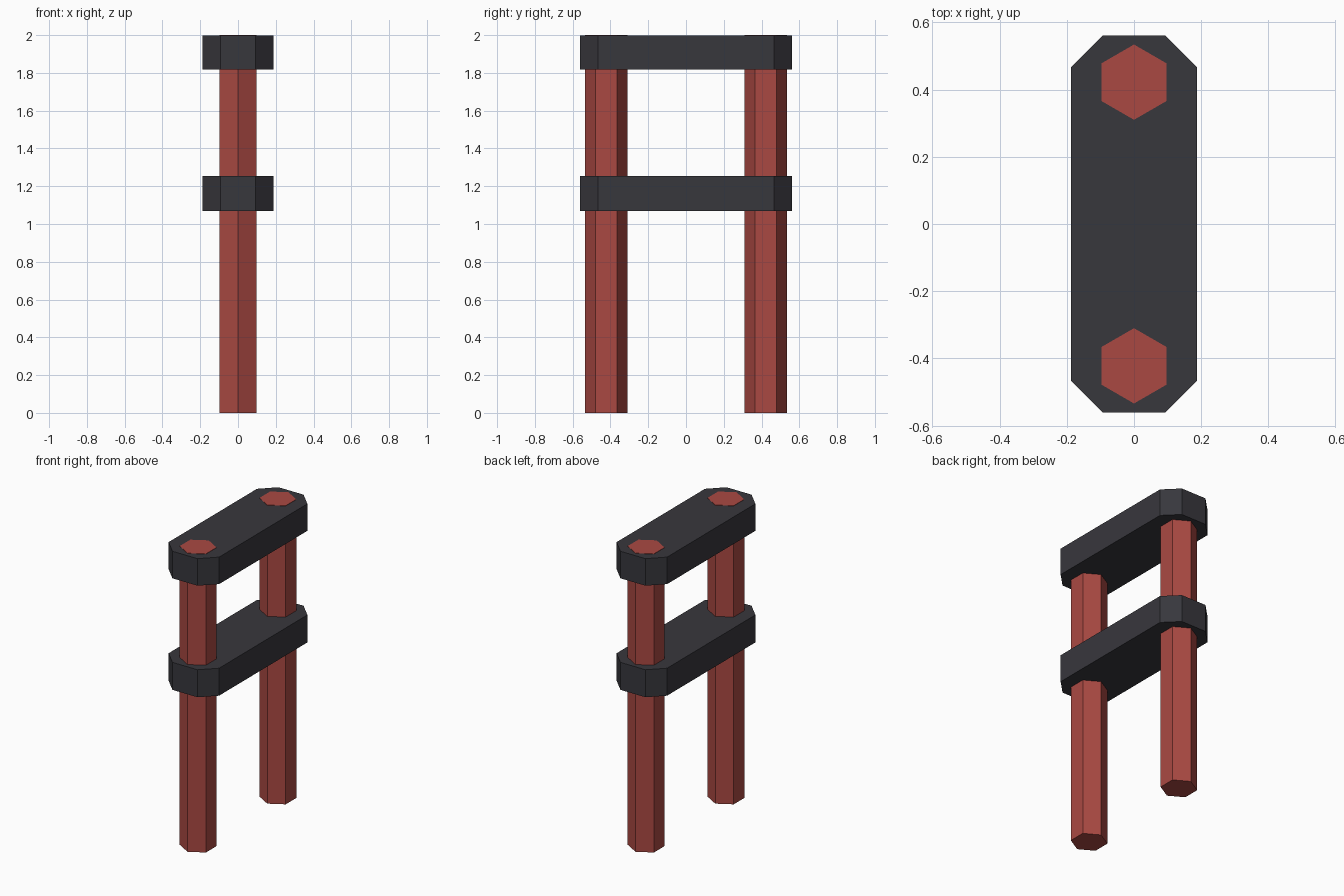
import bpy, bmesh, math

if "Cube" in bpy.data.objects:
    bpy.data.objects.remove(bpy.data.objects["Cube"])


def material(name, rgb):
    m = bpy.data.materials.new(name)
    m.diffuse_color = (*rgb, 1.0)
    m.use_nodes = True
    m.node_tree.nodes["Principled BSDF"].inputs["Base Color"].default_value = m.diffuse_color
    return m


def prism(name, outline, z0, z1, mat):
    """Extrude a counter-clockwise outline from z0 up to z1."""
    bm = bmesh.new()
    face = bm.faces.new([bm.verts.new((x, y, z0)) for x, y in outline])
    ext = bmesh.ops.extrude_face_region(bm, geom=[face], use_keep_orig=True)
    for v in ext["geom"]:
        if isinstance(v, bmesh.types.BMVert):
            v.co.z = z1
    bmesh.ops.recalc_face_normals(bm, faces=bm.faces[:])
    mesh = bpy.data.meshes.new(name)
    bm.to_mesh(mesh)
    bm.free()
    mesh.materials.append(mat)
    obj = bpy.data.objects.new(name, mesh)
    bpy.context.collection.objects.link(obj)
    return obj


red = material("brick_red", (0.40, 0.066, 0.055))
dark = material("charcoal", (0.039, 0.038, 0.046))

# Two hexagonal posts with a corner pointing along y
R, POST_Y = 0.112, 0.422
for name, side in (("front_post", -1), ("back_post", 1)):
    hexagon = [(R * math.cos(a), side * POST_Y + R * math.sin(a))
               for a in (math.radians(30 + 60 * i) for i in range(6))]
    prism(name, hexagon, 0.0, 2.0, red)

# Two crossbars with chamfered corners; post ends show just above the top one
W, L, C = 0.187, 0.561, 0.094
octagon = [(W, -L + C), (W, L - C), (W - C, L), (-W + C, L),
           (-W, L - C), (-W, -L + C), (-W + C, -L), (W - C, -L)]
prism("middle_crossbar", octagon, 1.07, 1.254, dark)
prism("top_crossbar", octagon, 1.817, 1.998, dark)
